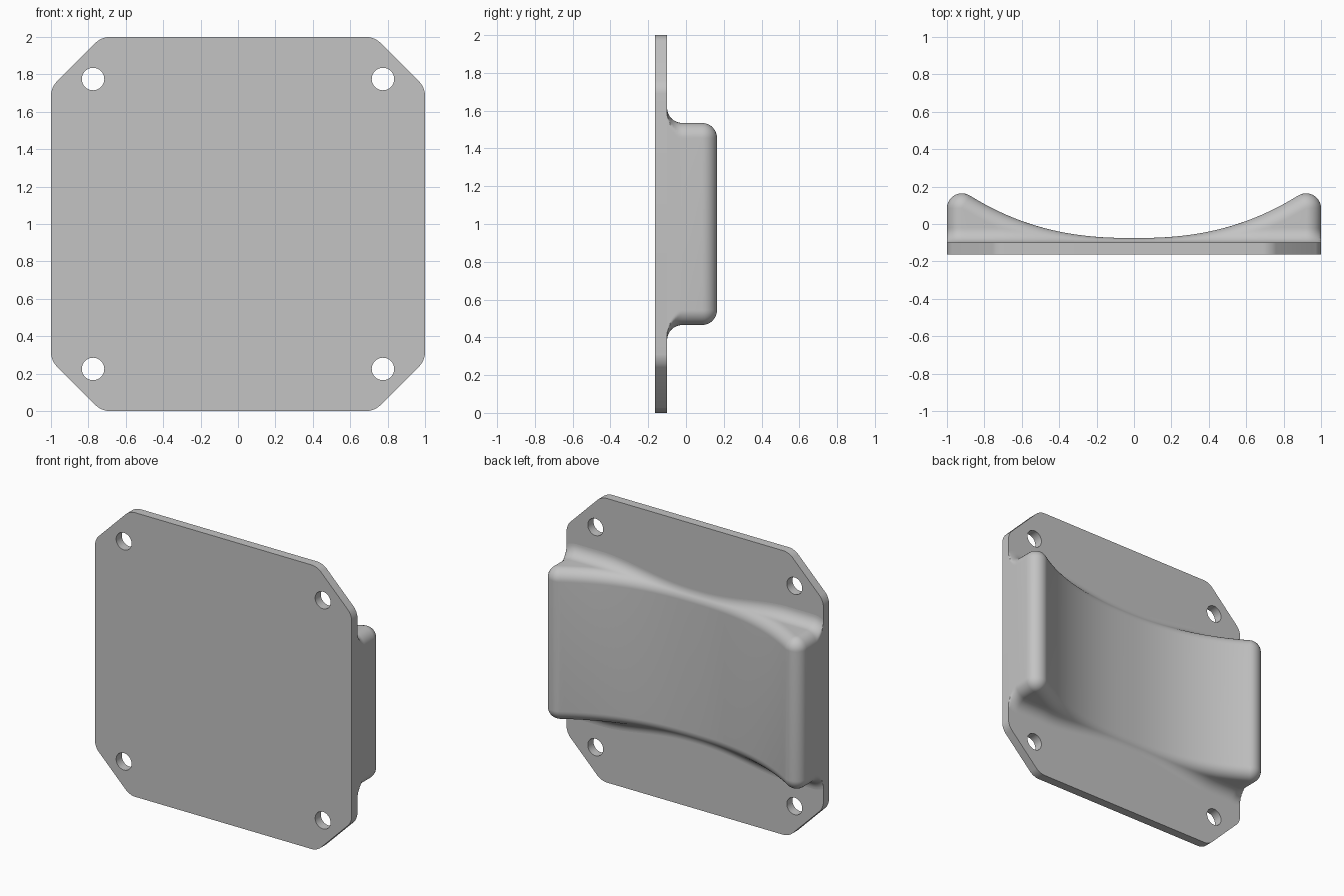
import bpy, bmesh, math
from mathutils import Vector

cube = bpy.data.objects.get("Cube")
if cube:
    bpy.data.objects.remove(cube, do_unlink=True)

grey = bpy.data.materials.new("plain_grey")
grey.use_nodes = True
colour = (0.55, 0.55, 0.55, 1)
grey.diffuse_color = colour
grey.node_tree.nodes["Principled BSDF"].inputs["Base Color"].default_value = colour

FRONT, FACE = -0.163, -0.1    # depth of the plate's two faces
MID = 1.0                     # height of the centre
R = 0.08                      # radius of all rounds and fillets
CX, CZ = 1 - R, 0.535 - R     # centres of the rounded saddle corners


def make_object(name, bm):
    bmesh.ops.recalc_face_normals(bm, faces=bm.faces)
    mesh = bpy.data.meshes.new(name)
    bm.to_mesh(mesh)
    bm.free()
    obj = bpy.data.objects.new(name, mesh)
    bpy.context.collection.objects.link(obj)
    mesh.materials.append(grey)
    return obj


def smooth(obj):
    bpy.ops.object.select_all(action='DESELECT')
    obj.select_set(True)
    bpy.context.view_layer.objects.active = obj
    bpy.ops.object.shade_smooth_by_angle(angle=math.radians(35))


# Mounting plate: square with cut, softened corners
bm = bmesh.new()
cut = 0.73
outline = [(1, -cut), (1, cut), (cut, 1), (-cut, 1),
           (-1, cut), (-1, -cut), (-cut, -1), (cut, -1)]
face = bm.faces.new([bm.verts.new((x, FRONT, MID + z)) for x, z in outline])
out = bmesh.ops.extrude_face_region(bm, geom=[face])
moved = [v for v in out["geom"] if isinstance(v, bmesh.types.BMVert)]
bmesh.ops.translate(bm, verts=moved, vec=(0, FACE - FRONT, 0))
corners = [e for e in bm.edges if abs(e.verts[0].co.y - e.verts[1].co.y) > 0.01]
bmesh.ops.bevel(bm, geom=corners, offset=0.04, segments=6, profile=0.5, affect='EDGES')
plate = make_object("mounting_plate", bm)

# Four screw holes
bm = bmesh.new()
for sx in (-1, 1):
    for sz in (-1, 1):
        ring = [bm.verts.new((sx * 0.775 + 0.06 * math.cos(a), -0.3, MID + sz * 0.775 + 0.06 * math.sin(a)))
                for a in (math.tau * i / 40 for i in range(40))]
        disc = bm.faces.new(ring)
        out = bmesh.ops.extrude_face_region(bm, geom=[disc])
        bmesh.ops.translate(bm, vec=(0, 0.4, 0),
                            verts=[v for v in out["geom"] if isinstance(v, bmesh.types.BMVert)])
cutter = make_object("hole_cutter", bm)
cutter.hide_render = True
mod = plate.modifiers.new("holes", 'BOOLEAN')
mod.operation, mod.solver, mod.object = 'DIFFERENCE', 'EXACT', cutter
bpy.context.view_layer.objects.active = plate
bpy.ops.object.modifier_apply(modifier=mod.name)
bpy.data.objects.remove(cutter, do_unlink=True)
smooth(plate)


# Saddle: hollow curve along x, swept with a rounded edge and a filleted foot
def hollow(x):
    return -0.075 + 0.227 * (abs(x) / 0.876) ** 2.4


def slope(x):
    return (hollow(x + 0.001) - hollow(x - 0.001)) / 0.002


def column(x, z, angle):
    """Section from the plate up to the hollow, facing the given direction."""
    out_dir = Vector((math.cos(angle), 0, math.sin(angle)))
    up = Vector((0, 1, 0))
    m = slope(x)
    ball = Vector((x, hollow(x) - R * math.sqrt(1 + m * m), z))
    top_dir = Vector((-m, 1, 0)).normalized()
    rise = max(0.0, FACE + R - ball.y)
    start = out_dir
    reach = 2 * R
    if rise > 0:
        reach = math.sqrt(4 * R * R - rise * rise)
        start = (out_dir * reach + up * rise).normalized()
    foot = ball + out_dir * reach
    foot.y = FACE + R
    pts = [foot + R * (-up).slerp(-start, i / 10) for i in range(11)]
    pts += [ball + R * start.slerp(top_dir, i / 10) for i in range(11)]
    for p in pts:
        p.x = max(-1, min(1, p.x))
        p.z += MID
    return pts


N = 64
stations = []
side_ids = {}
arc = [math.pi / 2 * i / 14 for i in range(15)]
for half, sign in enumerate((1, -1)):
    turn = math.pi * half
    stations += [(sign * CX, sign * CZ, turn + a) for a in arc]
    side_ids[sign] = list(range(len(stations) - 1, len(stations) + N))
    stations += [(sign * CX * (1 - 2 * i / N), sign * CZ, turn + math.pi / 2)
                 for i in range(1, N)]
    stations += [(-sign * CX, sign * CZ, turn + math.pi / 2 + a) for a in arc]

bm = bmesh.new()
cols = [[bm.verts.new(p) for p in column(*s)] for s in stations]
for a, b in zip(cols, cols[1:] + cols[:1]):
    for i in range(len(a) - 1):
        bm.faces.new((a[i], b[i], b[i + 1], a[i + 1]))
upper = [cols[i][-1] for i in side_ids[1]]
lower = [cols[i][-1] for i in reversed(side_ids[-1])]
for i in range(N):
    bm.faces.new((upper[i], upper[i + 1], lower[i + 1], lower[i]))
bm.faces.new([c[0] for c in cols])
bmesh.ops.remove_doubles(bm, verts=bm.verts, dist=0.00005)
bmesh.ops.dissolve_degenerate(bm, edges=bm.edges, dist=0.00001)
smooth(make_object("curved_saddle", bm))
